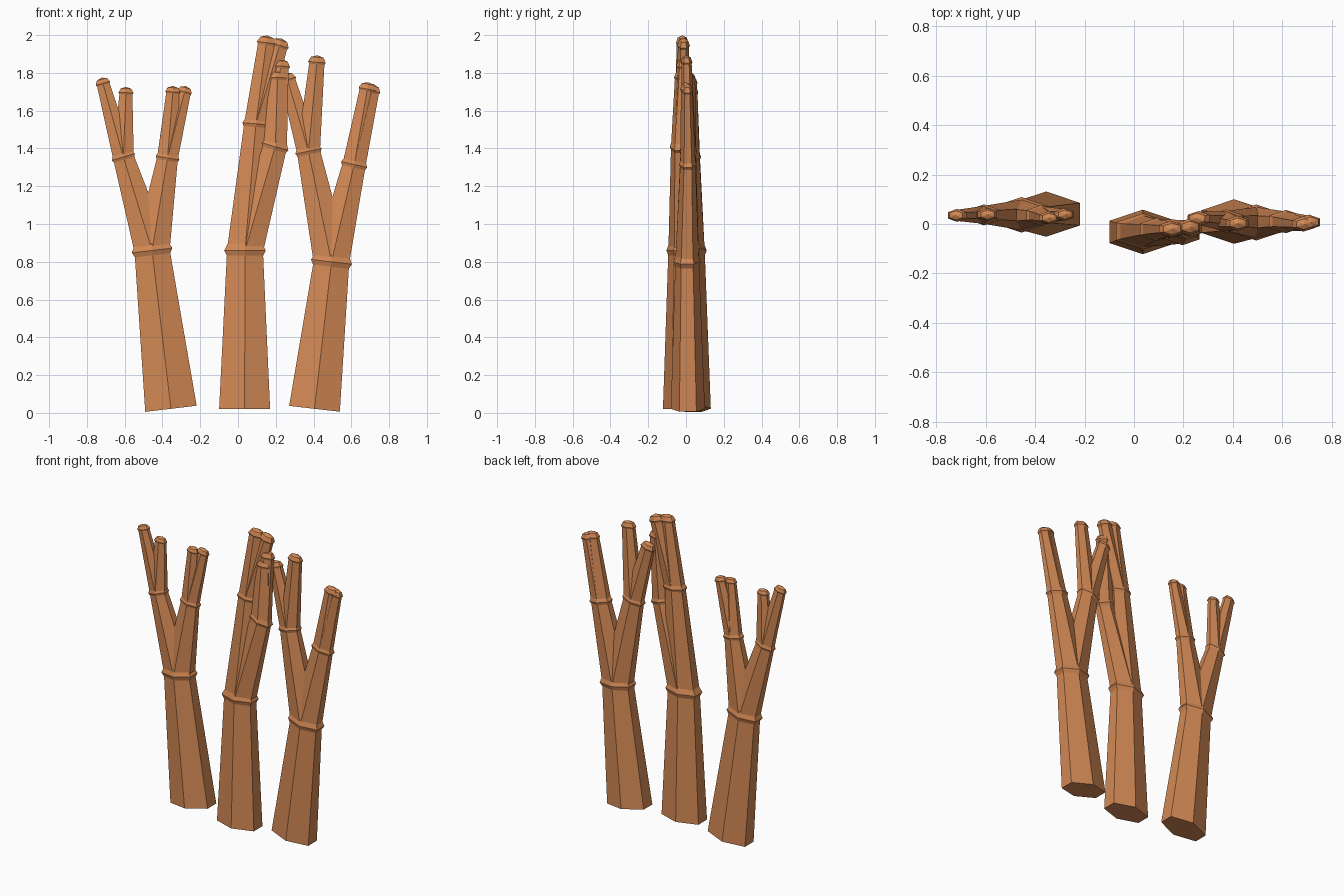
import bpy, bmesh, math
from mathutils import Vector

if "Cube" in bpy.data.objects:
    bpy.data.objects.remove(bpy.data.objects["Cube"])

mat = bpy.data.materials.new("orange_coral")
mat.diffuse_color = (0.65, 0.25, 0.09, 1)
mat.use_nodes = True
mat.node_tree.nodes["Principled BSDF"].inputs["Base Color"].default_value = mat.diffuse_color
DEPTH = 0.667  # y depth relative to half width in x


def ring(bm, centre, axis, half):
    # flattened hexagon perpendicular to axis, points facing front and back
    side = Vector((axis.z, 0, -axis.x)).normalized()
    deep = axis.cross(side)
    out = []
    for i in range(6):
        a = math.radians(30 + 60 * i)
        out.append(bm.verts.new(centre + side * math.cos(a) * half / math.cos(math.pi / 6)
                                + deep * math.sin(a) * half * DEPTH))
    return out


def bridge(bm, a, b):
    for i in range(6):
        bm.faces.new((a[i], a[(i + 1) % 6], b[(i + 1) % 6], b[i]))


def limb(bm, p0, p1, h0, h1):
    axis = (p1 - p0).normalized()
    a, b = ring(bm, p0, axis, h0), ring(bm, p1, axis, h1)
    bridge(bm, a, b)
    bm.faces.new(a)
    bm.faces.new(b)


def knob(bm, p, axis, half):
    # low ball with six segments and four rings
    axis = axis.normalized()
    h = half * 0.78
    s = math.sqrt(0.5)
    rings = [ring(bm, p + axis * h * k, axis, half * w) for k, w in ((-s, s), (0, 1), (s, s))]
    bridge(bm, rings[0], rings[1])
    bridge(bm, rings[1], rings[2])
    for r, k in ((rings[0], -1), (rings[2], 1)):
        pole = bm.verts.new(p + axis * h * k)
        for i in range(6):
            bm.faces.new((r[i], r[(i + 1) % 6], pole))


def grow(bm, start, node, level, sizes):
    # node = (end point, child nodes); sizes = half widths along the plant
    p0, p1 = Vector(start), Vector(node[0])
    limb(bm, p0, p1, sizes[level], sizes[level + 1])
    knob(bm, p1, p1 - p0, sizes[level + 1] * 1.16)
    for child in node[1]:
        grow(bm, node[0], child, level + 1, sizes)


def coral(name, base, tree, sizes):
    bm = bmesh.new()
    grow(bm, base, tree, 0, sizes)
    bmesh.ops.recalc_face_normals(bm, faces=bm.faces)
    me = bpy.data.meshes.new(name)
    bm.to_mesh(me)
    bm.free()
    me.materials.append(mat)
    bpy.context.collection.objects.link(bpy.data.objects.new(name, me))


# left stalk
coral("left_stalk", (-0.355, 0.04, 0.022),
      ((-0.455, 0.037, 0.86), [
          ((-0.607, 0.037, 1.355), [((-0.715, 0.035, 1.745), []), ((-0.593, 0.038, 1.695), [])]),
          ((-0.373, 0.035, 1.35), [((-0.345, 0.025, 1.70), []), ((-0.283, 0.038, 1.70), [])])]),
      (0.137, 0.093, 0.055, 0.034))
# middle stalk
coral("middle_stalk", (0.035, -0.032, 0.02),
      ((0.037, -0.03, 0.86), [
          ((0.095, -0.022, 1.53), [((0.15, -0.02, 1.96), []), ((0.22, -0.013, 1.945), [])]),
          ((0.197, -0.038, 1.41), [((0.21, -0.03, 1.775), []), ((0.225, -0.02, 1.835), [])])]),
      (0.135, 0.095, 0.062, 0.043))
# right stalk
coral("right_stalk", (0.405, 0.01, 0.022),
      ((0.495, 0.006, 0.80), [
          ((0.373, 0.012, 1.385), [((0.262, 0.022, 1.765), []), ((0.418, 0.003, 1.857), [])]),
          ((0.615, 0.01, 1.315), [((0.685, 0.0, 1.715), []), ((0.708, 0.007, 1.705), [])])]),
      (0.135, 0.094, 0.061, 0.04))
